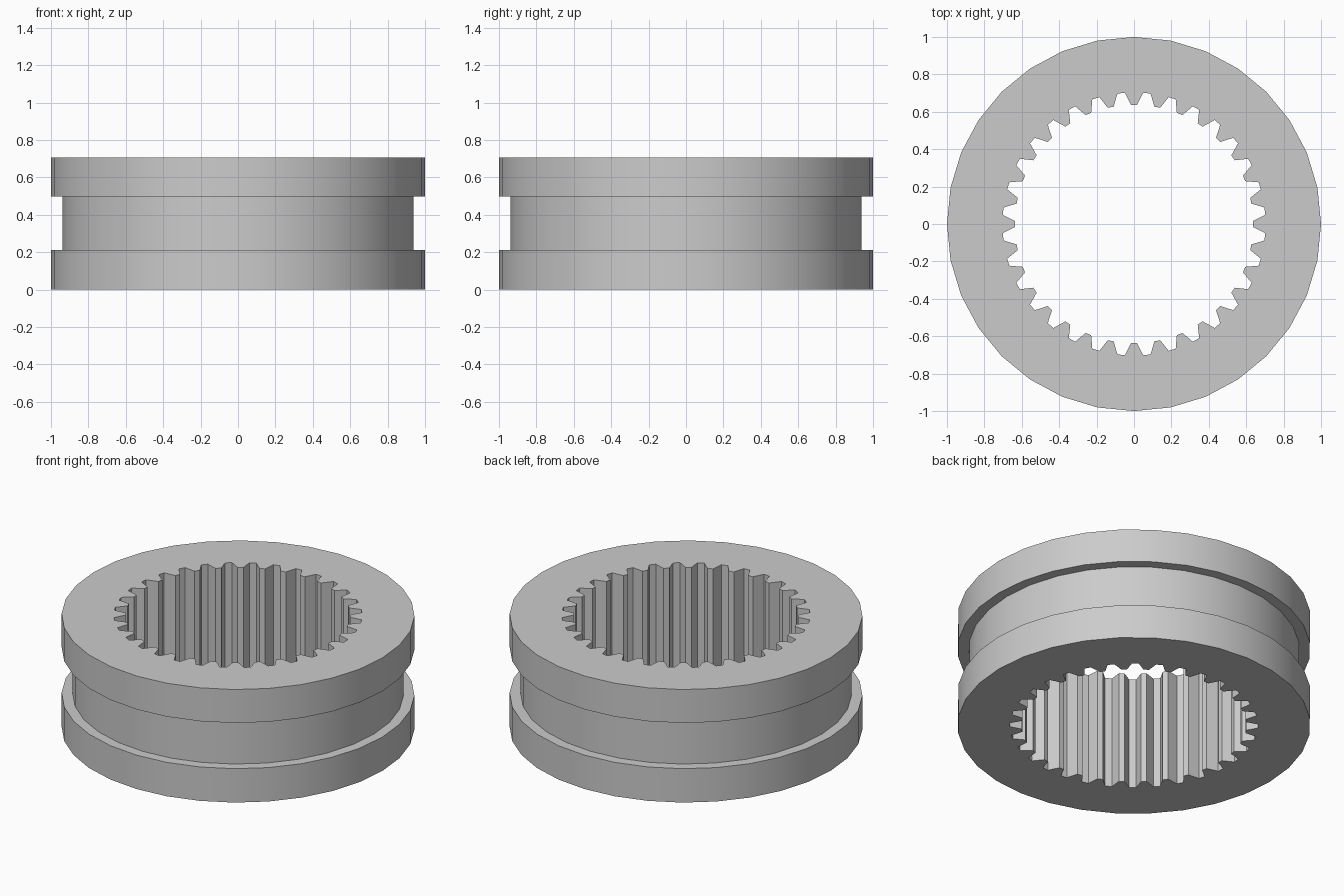
import bpy, bmesh
from math import cos, sin, pi, radians

if "Cube" in bpy.data.objects:
    bpy.data.objects.remove(bpy.data.objects["Cube"])

N = 32                       # outer sides and internal teeth
STEP = 2 * pi / N
R_OUT, R_GROOVE = 1.0, 0.938
R_TIP, R_ROOT = 0.637, 0.703
TIP_HALF, ROOT_HALF = 0.025, 0.028   # half widths in radians
Z0, Z1, Z2, Z3 = 0.0, 0.212, 0.498, 0.707

bm = bmesh.new()


def ring(points, z):
    return [bm.verts.new((r * cos(a), r * sin(a), z)) for r, a in points]


def skin(a, b):
    n = len(a)
    for i in range(n):
        j = (i + 1) % n
        bm.faces.new((a[i], a[j], b[j], b[i]))


# Outer wall with the fork groove
outer_profile = [(R_OUT, Z0), (R_OUT, Z1), (R_GROOVE, Z1),
                 (R_GROOVE, Z2), (R_OUT, Z2), (R_OUT, Z3)]
outer = [ring([(r, k * STEP) for k in range(N)], z) for r, z in outer_profile]
for lo, hi in zip(outer, outer[1:]):
    skin(lo, hi)

# Internal spline teeth, five points per pitch
spline = []
for k in range(N):
    a = k * STEP
    m = a + STEP / 2
    spline += [(R_TIP * cos(TIP_HALF), a), (R_TIP, a + TIP_HALF),
               (R_ROOT, m - ROOT_HALF), (R_ROOT, m + ROOT_HALF),
               (R_TIP, a + STEP - TIP_HALF)]
inner = [ring(spline, z) for z in (Z0, Z3)]
skin(inner[1], inner[0])

# Flat end faces, one polygon per tooth pitch
for out, inn in ((outer[0], inner[0]), (outer[-1], inner[1])):
    for k in range(N):
        teeth = [inn[(5 * k + i) % (5 * N)] for i in range(6)]
        bm.faces.new([out[k], out[(k + 1) % N]] + teeth[::-1])

bmesh.ops.recalc_face_normals(bm, faces=bm.faces[:])
mesh = bpy.data.meshes.new("splined_sleeve")
bm.to_mesh(mesh)
bm.free()
sleeve = bpy.data.objects.new("splined_sleeve", mesh)
bpy.context.collection.objects.link(sleeve)

# Smooth round walls, crisp teeth and rims
bpy.context.view_layer.objects.active = sleeve
sleeve.select_set(True)
bpy.ops.object.shade_smooth_by_angle(angle=radians(25))
